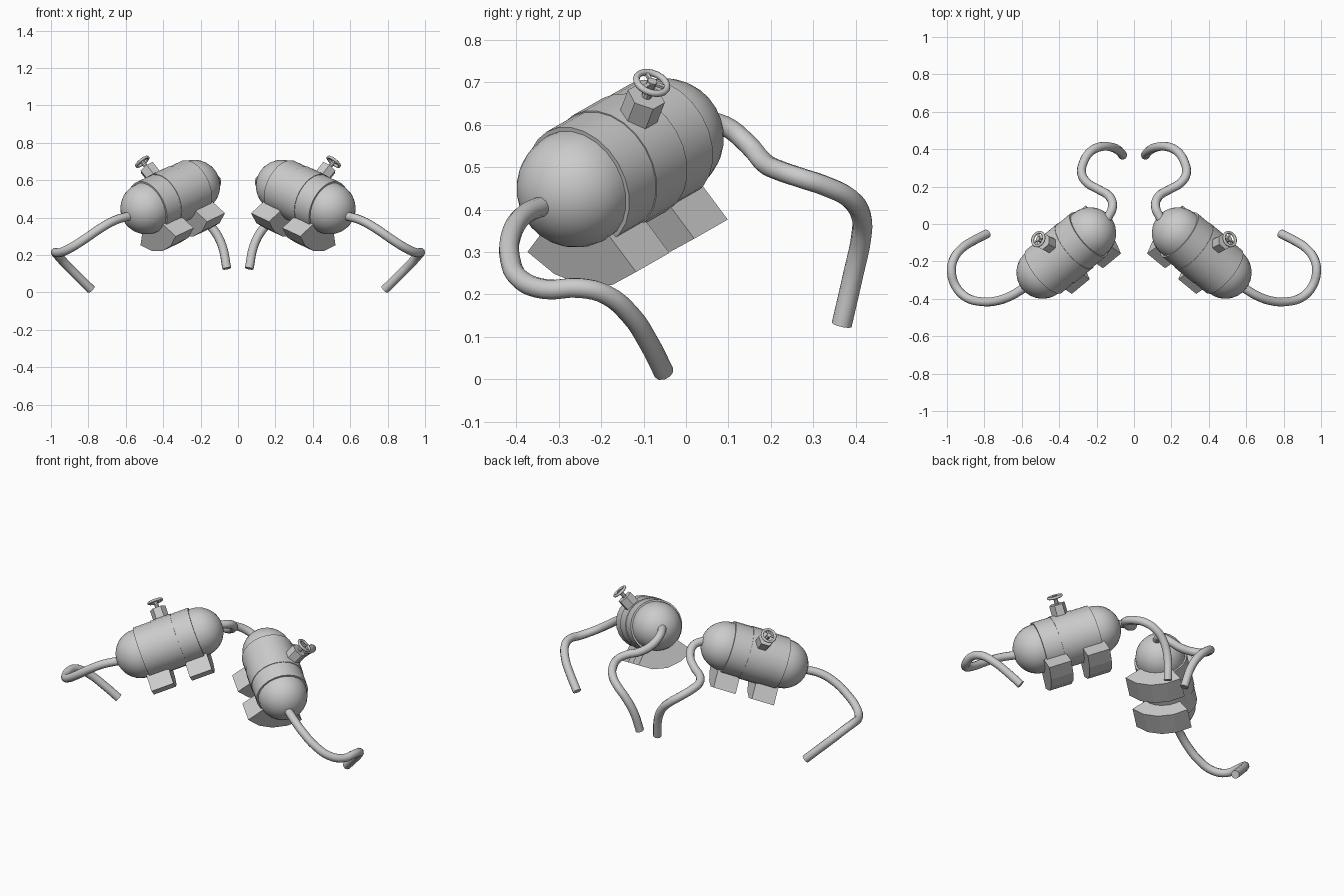
import bpy, bmesh, math
from mathutils import Vector, Matrix

if "Cube" in bpy.data.objects:
    bpy.data.objects.remove(bpy.data.objects["Cube"])

# Tank frame: centre, long axis, valve direction
mid = Vector((0.362, -0.155, 0.51))
axis = Vector((0.255, -0.21, -0.12)).normalized()
up = Vector((0.15, 0.075, 0.19))
up = (up - up.dot(axis) * axis).normalized()
# vertical-ish and horizontal directions across the tank, for the saddles
down = Vector((0, 0, -1))
down = (down - down.dot(axis) * axis).normalized()
side = Vector((-axis.y, axis.x, 0)).normalized()
if side.y < 0:
    side = -side


def frame(origin, z, x):
    y = z.cross(x)
    m = Matrix((x, y, z)).transposed().to_4x4()
    m.translation = origin
    return m


def finish(name, bm, angle=35):
    """Make an object, shade it and mirror it to the other side."""
    bmesh.ops.recalc_face_normals(bm, faces=bm.faces)
    me = bpy.data.meshes.new(name)
    bm.to_mesh(me)
    bm.free()
    ob = bpy.data.objects.new(name, me)
    bpy.context.collection.objects.link(ob)
    bpy.ops.object.select_all(action='DESELECT')
    ob.select_set(True)
    bpy.context.view_layer.objects.active = ob
    if angle:
        bpy.ops.object.shade_smooth_by_angle(angle=math.radians(angle))
    ob.modifiers.new("Mirror", 'MIRROR').use_mirror_merge = False
    return ob


def lathe(name, profile, m, n=24, angle=35, closed=False):
    """Spin (radius, height) points around the frame's z axis."""
    bm = bmesh.new()
    vs = [bm.verts.new((r, 0, z)) for r, z in profile]
    pairs = list(zip(vs, vs[1:])) + ([(vs[-1], vs[0])] if closed else [])
    es = [bm.edges.new(p) for p in pairs]
    bmesh.ops.spin(bm, geom=vs + es, cent=(0, 0, 0), axis=(0, 0, 1),
                   angle=2 * math.pi, steps=n, use_duplicate=False)
    bmesh.ops.remove_doubles(bm, verts=bm.verts, dist=1e-5)
    bm.transform(m)
    return finish(name, bm, angle)


def tube(name, points, r):
    """Bent hose along a smooth path."""
    cu = bpy.data.curves.new(name, 'CURVE')
    cu.dimensions = '3D'
    cu.bevel_depth = r
    cu.bevel_resolution = 3
    cu.resolution_u = 4
    cu.use_fill_caps = True
    sp = cu.splines.new('BEZIER')
    sp.bezier_points.add(len(points) - 1)
    for bp, p in zip(sp.bezier_points, points):
        bp.co = p
        bp.handle_left_type = bp.handle_right_type = 'AUTO'
    tmp = bpy.data.objects.new("path", cu)
    bpy.context.collection.objects.link(tmp)
    dg = bpy.context.evaluated_depsgraph_get()
    bm = bmesh.new()
    bm.from_mesh(tmp.evaluated_get(dg).to_mesh())
    bpy.data.objects.remove(tmp)
    bmesh.ops.remove_doubles(bm, verts=bm.verts, dist=1e-5)
    return finish(name, bm, 40)


# Tank body: two domes joined by a cylinder
R, H = 0.14, 0.175
arc = [math.radians(a) for a in range(0, 91, 10)]
dome = [(R * math.sin(a), H + R * math.cos(a)) for a in arc]
profile = dome + [(r, -z) for r, z in reversed(dome)]
profile[0] = (0, H + R)
profile[-1] = (0, -H - R)
tank = frame(mid, axis, up)
lathe("tank_body", profile, tank)

# Outer sleeve and slightly raised centre band
for name, r, h in (("tank_sleeve", 0.15, 0.165), ("tank_centre_band", 0.153, 0.06)):
    lathe(name, [(0.135, -h), (r, -h), (r, h), (0.135, h)], tank, closed=True)

# Two curved saddles under the tank
for i, c in enumerate((-0.115, 0.115)):
    bm = bmesh.new()
    rings = []
    for k in range(5):
        t = math.radians(-50 + 82 * k / 4)
        d = math.cos(t) * down + math.sin(t) * side
        rings.append([bm.verts.new(mid + axis * (c + w) + d * r)
                      for r, w in ((0.13, -0.066), (0.245, -0.066),
                                   (0.245, 0.066), (0.13, 0.066))])
    for a, b in zip(rings, rings[1:]):
        for j in range(4):
            bm.faces.new((a[j], a[(j + 1) % 4], b[(j + 1) % 4], b[j]))
    bm.faces.new(rings[0])
    bm.faces.new(rings[-1])
    finish(f"saddle_{i + 1}", bm, 0)

# Valve: hexagonal nut, stem, hand wheel with spokes
valve = frame(mid, up, axis)
lathe("valve_nut", [(0, 0.13), (0.046, 0.13), (0.046, 0.21), (0, 0.21)], valve, 6, 0)
lathe("valve_stem", [(0, 0.2), (0.012, 0.2), (0.012, 0.258), (0, 0.258)], valve, 10)
ring = [(0.038 + 0.008 * math.cos(k * math.pi / 4), 0.252 + 0.008 * math.sin(k * math.pi / 4))
        for k in range(8)]
lathe("valve_wheel", ring, valve, 20, 60, closed=True)
bm = bmesh.new()
for k in range(3):
    rot = Matrix.Rotation(k * 2 * math.pi / 3, 4, 'Z')
    bmesh.ops.create_cube(bm, size=1, matrix=rot @ Matrix.Translation((0.02, 0, 0.252))
                          @ Matrix.Diagonal((0.036, 0.009, 0.007, 1)))
bm.transform(valve)
finish("valve_spokes", bm, 0)

# Hoses from both tank ends
tube("lower_hose", [(.57, -.33, .412), (.66, -.385, .385), (.74, -.412, .34), (.82, -.415, .285),
                    (.90, -.39, .235), (.955, -.33, .212), (.976, -.25, .215),
                    (.965, -.19, .20), (.92, -.13, .15), (.86, -.09, .09),
                    (.785, -.052, .016)], 0.024)
tube("upper_hose", [(.145, .025, .61), (.115, .09, .598), (.13, .145, .555), (.19, .185, .51),
                    (.25, .22, .492), (.28, .27, .475), (.27, .33, .455), (.235, .385, .427),
                    (.18, .413, .385), (.13, .413, .335), (.085, .395, .25),
                    (.06, .367, .128)], 0.024)
